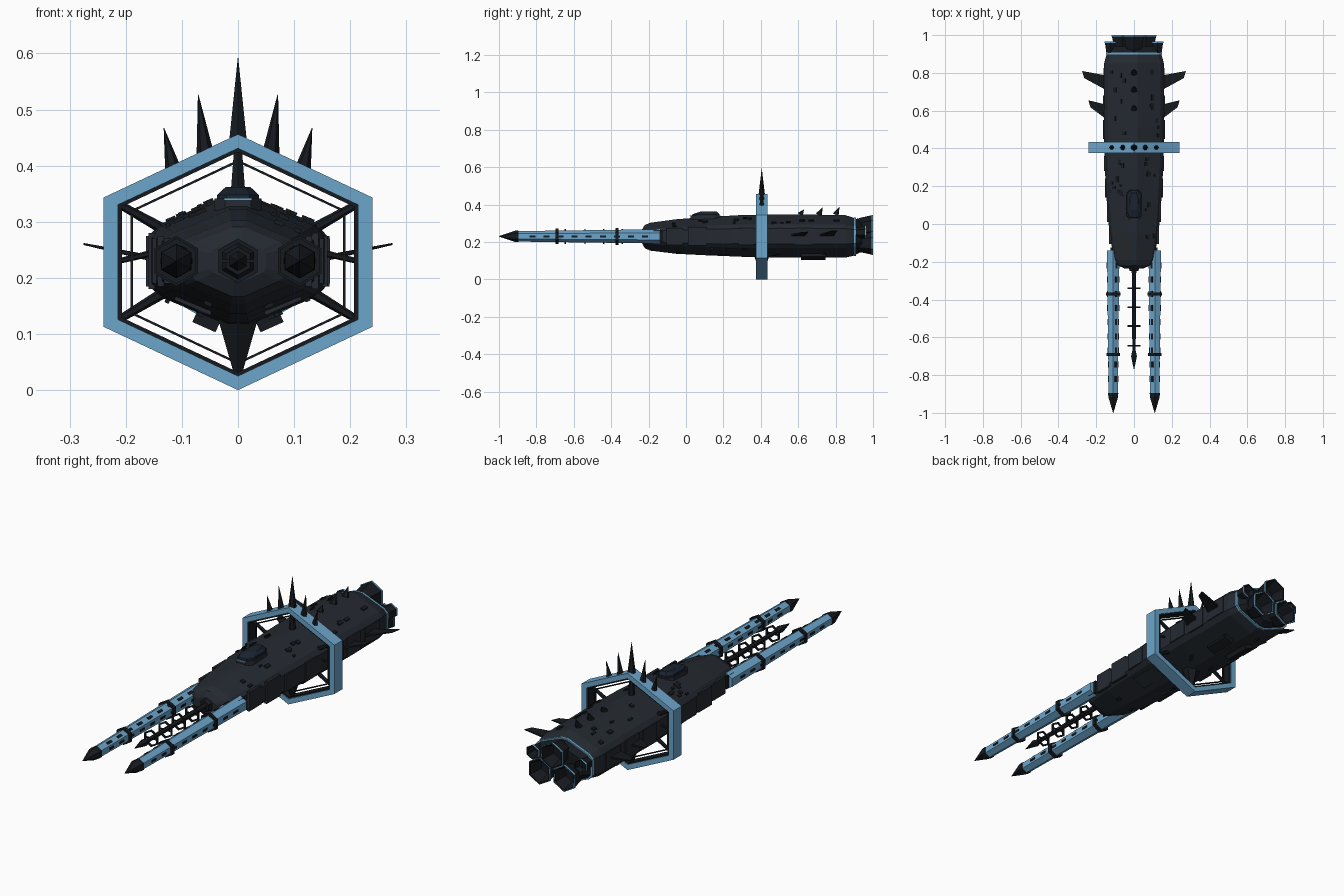
import bpy, bmesh, math, random
from mathutils import Vector, Matrix

if "Cube" in bpy.data.objects:
    bpy.data.objects.remove(bpy.data.objects["Cube"])

random.seed(4)
ZC = 0.23

def material(name, rgb):
    m = bpy.data.materials.new(name)
    m.diffuse_color = (*rgb, 1)
    m.use_nodes = True
    m.node_tree.nodes["Principled BSDF"].inputs["Base Color"].default_value = m.diffuse_color
    return m

HULL = material("hull_dark", (0.018, 0.023, 0.031))
BLACK = material("black_metal", (0.008, 0.010, 0.013))
BLUE = material("blue_paint", (0.15, 0.38, 0.60))
GLASS = material("canopy_glass", (0.010, 0.018, 0.030))

def finish(name, bm, mat):
    bmesh.ops.recalc_face_normals(bm, faces=bm.faces)
    me = bpy.data.meshes.new(name)
    bm.to_mesh(me)
    bm.free()
    ob = bpy.data.objects.new(name, me)
    bpy.context.collection.objects.link(ob)
    me.materials.append(mat)
    return ob

def loft(name, sections, mat, loop=False):
    """Skin equal-length rings of points; loop joins last to first."""
    bm = bmesh.new()
    rings = [[bm.verts.new(p) for p in s] for s in sections]
    n = len(rings[0])
    pairs = list(zip(rings, rings[1:])) + ([(rings[-1], rings[0])] if loop else [])
    for a, b in pairs:
        for i in range(n):
            j = (i + 1) % n
            bm.faces.new((a[i], a[j], b[j], b[i]))
    if not loop:
        bm.faces.new(rings[0])
        bm.faces.new(rings[-1])
    return finish(name, bm, mat)

def hex_tube(name, x, z, stations, mat, loop=False, n=6):
    """Pointy-top polygon tube along y from (y, radius) stations."""
    ang = [math.pi / 2 + 2 * math.pi * k / n for k in range(n)]
    return loft(name, [[(x + r * math.cos(a), y, z + r * math.sin(a)) for a in ang]
                       for y, r in stations], mat, loop)

def rod(name, a, b, r1, r2, mat, n=6):
    a, b = Vector(a), Vector(b)
    d = b - a
    bm = bmesh.new()
    m = Matrix.Translation((a + b) / 2) @ d.to_track_quat('Z', 'Y').to_matrix().to_4x4()
    bmesh.ops.create_cone(bm, cap_ends=True, segments=n, radius1=r1, radius2=r2,
                          depth=d.length, matrix=m)
    return finish(name, bm, mat)

def box(name, c, size, mat, roll=0.0):
    bm = bmesh.new()
    m = (Matrix.Translation(c) @ Matrix.Rotation(roll, 4, 'Y')
         @ Matrix.Diagonal((*size, 1)))
    bmesh.ops.create_cube(bm, size=1, matrix=m)
    return finish(name, bm, mat)

# Main hull: bevelled hexagon sections (y, half width, top, bottom)
HULL_ST = [(-.235, .05, .27, .19), (-.22, .085, .295, .162), (-.19, .105, .308, .148),
           (-.05, .13, .328, .13), (.1, .143, .34, .122), (.3, .155, .352, .113),
           (.5, .16, .356, .108), (.85, .158, .352, .108), (.9, .145, .335, .12)]

def at(y):
    for a, b in zip(HULL_ST, HULL_ST[1:]):
        if a[0] <= y <= b[0]:
            f = (y - a[0]) / (b[0] - a[0])
            return [p + (q - p) * f for p, q in zip(a, b)][1:]

def slope_z(x, y, top=True):
    w, t, b = at(y)
    e = t if top else b
    return e + (ZC - e) * 0.55 * abs(x) / w

def hull_ring(y, w, t, b, s=1.0):
    w, t, b = w * s, ZC + (t - ZC) * s, ZC + (b - ZC) * s
    zu, zl = ZC + (t - ZC) * .45, ZC + (b - ZC) * .45
    c = [Vector(p) for p in ((0, y, t), (w, y, zu), (w, y, zl),
                             (0, y, b), (-w, y, zl), (-w, y, zu))]
    out = []
    for i in range(6):
        out += [c[i].lerp(c[i - 1], .12), c[i].lerp(c[(i + 1) % 6], .12)]
    return out

loft("hull", [hull_ring(*s) for s in HULL_ST], HULL)
END = HULL_ST[-1][1:]
loft("rear_trim", [hull_ring(.898, *END, 1.02), hull_ring(.908, *END, 1.02)], BLUE)
loft("engine_collar", [hull_ring(.905, *END, .97), hull_ring(.94, *END, .8)], BLACK)

# Hexagonal ring frame
def hex_frame(name, so, si, y0, y1, mat):
    base = [(0, .228), (.24, .115), (.24, -.115), (0, -.228), (-.24, -.115), (-.24, .115)]
    ring = lambda s, y: [(x * s, y, .228 + z * s) for x, z in base]
    return loft(name, [ring(so, y0), ring(so, y1), ring(si, y1), ring(si, y0)], mat, True)

hex_frame("ring_frame", 1, .89, .375, .435, BLUE)
hex_frame("ring_liner", .895, .86, .38, .43, BLACK)
hex_frame("ring_inner_rail", .80, .78, .40, .41, BLACK)

# Ring struts and lower pylon
RY = .405
rod("upper_strut", (0, RY, .34), (0, RY, .43), .016, .008, BLACK)
rod("lower_pylon", (0, RY, .13), (0, RY, .028), .042, .008, BLACK)
for s in (-1, 1):
    rod("upper_side_strut", (s * .13, RY, .285), (s * .21, RY, .33), .01, .007, BLACK)
    rod("lower_side_strut", (s * .13, RY, .175), (s * .21, RY, .127), .01, .007, BLACK)
    rod("side_strut", (s * .15, RY, .245), (s * .212, RY, .23), .006, .005, BLACK)

# Ring crown spikes
for x, tx, tz, r in ((0, 0, .592, .018), (.058, .071, .527, .016), (.115, .132, .467, .015)):
    for s in ((1,) if x == 0 else (-1, 1)):
        rod("crown_spike", (s * x, RY, .445 - .47 * x), (s * tx, RY, tz), r, .0005, BLACK)

# Dorsal spikes
for y, h in ((.61, .372), (.71, .384), (.80, .386)):
    rod("dorsal_spike", (0, y, .345), (0, y + .02, h), .017, .001, BLACK)

# Canopy with trim
def oval(cx, hw, y0, y1, z):
    m = hw * .55
    return [(-m, y0, z), (m, y0, z), (hw, y0 + .03, z), (hw, y1 - .03, z),
            (m, y1, z), (-m, y1, z), (-hw, y1 - .03, z), (-hw, y0 + .03, z)]
loft("canopy_trim", [oval(0, .043, .022, .186, .32), oval(0, .042, .024, .184, .341)], HULL)
loft("canopy", [oval(0, .039, .028, .18, .33), oval(0, .037, .035, .178, .348),
                oval(0, .022, .075, .165, .362)], GLASS)
box("canopy_front_trim", (0, .022, .340), (.05, .004, .004), BLUE)

# Main engines and small thrusters: hollow flared nozzles with blue rims
def nozzle(name, x, z, y0, y1, r):
    d = y1 - y0
    hex_tube(name, x, z, [(y0, r * .6), (y0 + d * .35, r * .78), (y1, r), (y1, r * .88),
                          (y0 + d * .4, r * .6), (y0 + d * .38, .001), (y0, .001)], BLACK, True)
    hex_tube(name + "_rim", x, z, [(y1 - .008, r * 1.02), (y1, r * 1.02), (y1, r * .92),
                                   (y1 - .008, r * .92)], BLUE, True)
nozzle("top_engine", 0, .282, .90, 1.0, .062)
for s in (-1, 1):
    nozzle("lower_engine", s * .064, .193, .90, 1.0, .062)
    nozzle("side_thruster", s * .125, .252, .89, .965, .034)

# Forward booms
def boom_r(y):
    return .038 + (y + .14) / .76 * .010
for s in (-1, 1):
    x = s * .11
    hex_tube("boom", x, ZC, [(-.14, .038), (-.90, .028)], BLUE)
    hex_tube("boom_tip", x, ZC, [(-.895, .031), (-.915, .030), (-1.0, .001)], BLACK)
    box("boom_clamp", (s * .10, -.15, ZC), (.05, .05, .06), BLACK)
    for y in (-.37, -.69):
        hex_tube("boom_band", x, ZC, [(y - .008, boom_r(y) + .010),
                                      (y + .008, boom_r(y) + .010)], BLACK)
    for k in range(9):
        y = -.22 - k * .075
        r = boom_r(y)
        for t in (-1, 1):
            box("boom_vent", (x + t * r * .866, y, ZC), (.005, .032, .010), BLACK)
        box("boom_top_vent", (x - s * r * .44, y, ZC + r * .76), (.012, .032, .005),
            BLACK, -s * math.radians(30))

# Central nose probe with hexagonal loops
hex_tube("nose_socket", 0, ZC, [(-.25, .025), (-.22, .04)], BLACK)
hex_tube("probe_shaft", 0, ZC, [(-.69, .010), (-.23, .014)], BLACK)
hex_tube("probe_tip", 0, ZC, [(-.77, .001), (-.70, .018), (-.67, .010)], BLACK)
for y in (-.34, -.44, -.54, -.645):
    hex_tube("probe_loop", 0, ZC, [(y - .004, .040), (y + .004, .040),
                                   (y + .004, .032), (y - .004, .032)], BLACK, True)
    box("probe_crossbar", (0, y, ZC), (.066, .006, .005), BLACK)

# Swept side fins: root rear, root front, tip front, tip rear (x, y, z)
for tip, y0, name in ((.275, .71, "rear_fin"), (.242, .555, "front_fin")):
    for s in (-1, 1):
        plan = [(.14, y0 - .005), (.14, y0 + .075), (tip, y0 + .10), (tip - .012, y0 + .062)]
        lay = lambda h, k: [(s * x, y, .232 + (x - .14) * .21 + h * (1 if x < .2 else k))
                            for x, y in plan]
        loft(name, [lay(-.006, .3), lay(.006, .3)], BLACK)

# Side armour panels, belly pods and random hull greebles
for s in (-1, 1):
    for y, l in ((-.06, .09), (.06, .10), (.19, .10), (.32, .08), (.50, .10), (.63, .10), (.77, .11)):
        w = at(y)[0]
        box("side_panel", (s * (w - .002), y, ZC), (.012, l, random.choice((.08, .09, .10))), HULL)
    box("belly_pod", (s * .055, .68, .125), (.045, .13, .028), BLACK, -s * math.radians(24))
    box("belly_plate", (s * .08, .20, slope_z(.08, .2, False)), (.07, .14, .008), HULL,
        -s * math.radians(23))
    for k in range(26):
        x, y = random.uniform(.045, .13), random.uniform(-.1, .84)
        if abs(y - RY) < .05 or x > at(y)[0] * .85:
            continue
        top = k % 4 != 0
        box("hull_greeble", (s * x, y, slope_z(x, y, top)),
            (random.uniform(.008, .02), random.uniform(.012, .035), .012), BLACK,
            s * math.radians(23) * (1 if top else -1))
